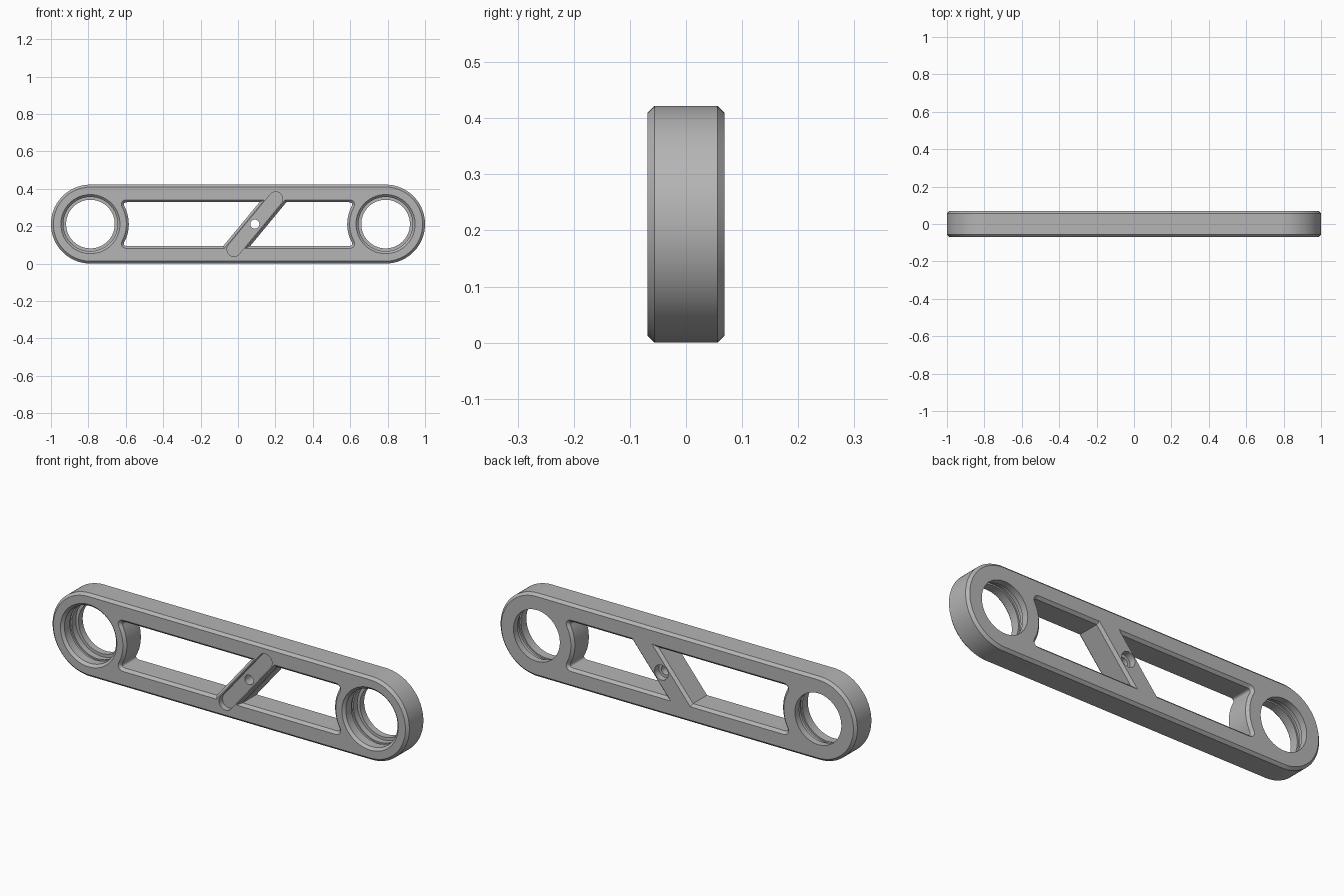
import bpy, bmesh, math
from mathutils import Vector

MID = 0.211      # height of the link's centre line
HALF = 0.069     # half thickness
CH = 0.013       # chamfer size
END = 0.789      # bore centre distance
BAR = Vector((0.637, 0.771))   # direction of the diagonal bar
BAR_X = 0.09

if "Cube" in bpy.data.objects:
    bpy.data.objects.remove(bpy.data.objects["Cube"])

grey = bpy.data.materials.new("satin grey")
grey.diffuse_color = (0.46, 0.46, 0.46, 1)
grey.use_nodes = True
grey.node_tree.nodes["Principled BSDF"].inputs["Base Color"].default_value = (0.46, 0.46, 0.46, 1)


def arc(center, radius, start, stop, count):
    """Points on an arc, angles in degrees."""
    angles = [math.radians(start + (stop - start) * i / count) for i in range(count + 1)]
    return [Vector(center) + radius * Vector((math.cos(a), math.sin(a))) for a in angles]


def circle(center, radius, count=96):
    return arc(center, radius, 0, 360, count)[:-1]


def capsule(center, direction, length, radius, count):
    turn = math.degrees(math.atan2(direction.y, direction.x))
    step = direction * length
    c = Vector(center)
    return arc(c + step, radius, turn - 90, turn + 90, count) + arc(c - step, radius, turn + 90, turn + 270, count)


def grow(outline, amount):
    """Mitred offset of a counter-clockwise outline."""
    result = []
    for i, p in enumerate(outline):
        a = (p - outline[i - 1]).normalized()
        b = (outline[(i + 1) % len(outline)] - p).normalized()
        na, nb = Vector((a.y, -a.x)), Vector((b.y, -b.x))
        result.append(p + (na + nb) * amount / (1 + na.dot(nb)))
    return result


def loft(name, sections):
    """Solid through (y, outline) sections, closed at both ends."""
    bm = bmesh.new()
    rings = [[bm.verts.new((p.x, y, p.y + MID)) for p in line] for y, line in sections]
    for r, s in zip(rings, rings[1:]):
        for i in range(len(r)):
            j = (i + 1) % len(r)
            bm.faces.new((r[i], r[j], s[j], s[i]))
    bm.faces.new(rings[0])
    bm.faces.new(rings[-1][::-1])
    bmesh.ops.recalc_face_normals(bm, faces=bm.faces)
    mesh = bpy.data.meshes.new(name)
    bm.to_mesh(mesh)
    bm.free()
    mesh.materials.append(grey)
    obj = bpy.data.objects.new(name, mesh)
    bpy.context.collection.objects.link(obj)
    return obj


def window(bar_edge, flip):
    """Window outline between a concave bore boss and the slanted bar."""
    h, boss, fillet = 0.117, 0.205, 0.03
    slope = BAR.x / BAR.y
    limit = math.degrees(math.asin(h / boss))
    side = arc((-END, 0), boss, limit, -limit, 40)
    corner_top, corner_low = side[0], side[-1]
    side = [p for p in side if min((p - corner_top).length, (p - corner_low).length) > fillet]

    def blend(a, corner, b):
        return [a * (1 - t) ** 2 + corner * 2 * t * (1 - t) + b * t * t for t in [i / 8 for i in range(9)]]

    shift = Vector((fillet, 0))
    points = blend(corner_top + shift, corner_top, side[0]) + side[1:-1]
    points += blend(side[-1], corner_low, corner_low + shift)
    points += [Vector((bar_edge - slope * h, -h)), Vector((bar_edge + slope * h, h))]
    return [-p for p in points] if flip else points


# Rounded link body with chamfered rims
body = capsule((0, 0), Vector((1, 0)), END, MID, 64)
link = loft("link_plate", [(-HALF, grow(body, -CH)), (CH - HALF, body),
                           (HALF - CH, body), (HALF, grow(body, -CH))])
cutters = []

# Two chamfered windows either side of the bar
bar_half = 0.072
for name, edge, flip in (("right_window", BAR_X - bar_half, False),
                         ("left_window", -BAR_X - bar_half, True)):
    line = window(edge, flip)
    wide = grow(line, CH + 0.005)
    cutters.append(loft(name, [(-HALF - 0.005, wide), (CH - HALF, line),
                               (HALF - CH, line), (HALF + 0.005, wide)]))

# Stepped bearing bores with a retaining groove and a rear lip
bore = [(-0.08, 0.169), (-0.056, 0.145), (-0.012, 0.145), (-0.012, 0.152),
        (0.004, 0.152), (0.004, 0.145), (0.035, 0.145), (0.035, 0.13), (0.08, 0.13)]
for name, x in (("right_bore", -END), ("left_bore", END)):
    cutters.append(loft(name, [(y, circle((x, 0), r)) for y, r in bore]))

# Round-ended recess along the front of the bar
slot = capsule((BAR_X, 0), BAR, 0.175, 0.0375, 24)
cutters.append(loft("bar_recess", [(-0.08, slot), (-0.04, slot)]))

# Screw hole, counterbored from the back
screw = [(-0.06, 0.024), (0.035, 0.024), (0.035, 0.038), (0.08, 0.038)]
cutters.append(loft("screw_hole", [(y, circle((BAR_X, 0), r, 48)) for y, r in screw]))

# Cut everything out of the plate
bpy.context.view_layer.objects.active = link
for cutter in cutters:
    cutter.hide_render = True
    mod = link.modifiers.new(cutter.name, "BOOLEAN")
    mod.operation, mod.solver, mod.object = "DIFFERENCE", "EXACT", cutter
    bpy.ops.object.modifier_apply(modifier=mod.name)
    bpy.data.objects.remove(cutter)

bpy.ops.object.select_all(action="DESELECT")
link.select_set(True)
bpy.ops.object.shade_smooth_by_angle(angle=math.radians(30))
